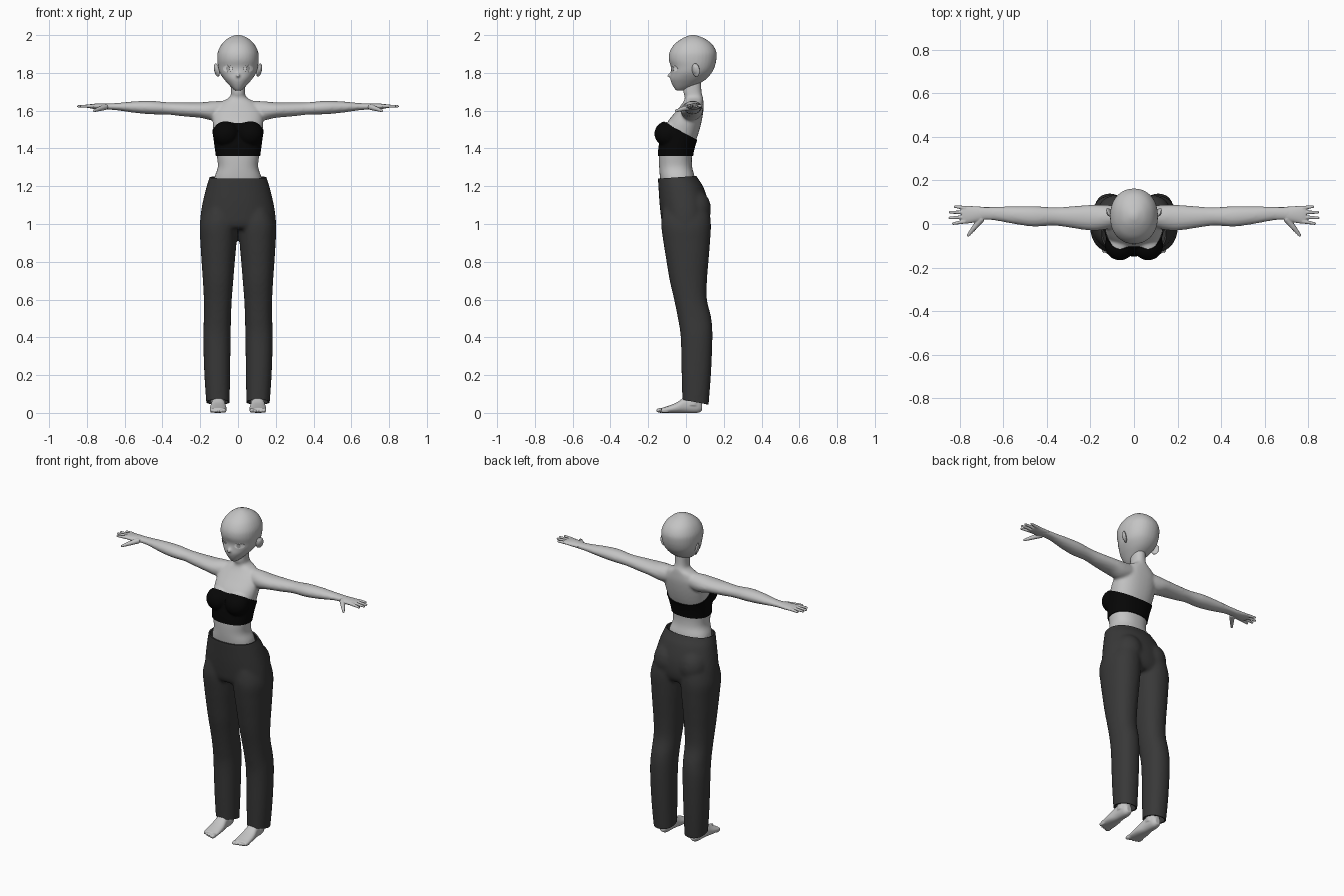
import bpy, bmesh, math
from mathutils import Vector, Matrix
from mathutils.bvhtree import BVHTree

cube = bpy.data.objects.get("Cube")
if cube:
    bpy.data.objects.remove(cube, do_unlink=True)


def material(name, value):
    m = bpy.data.materials.new(name)
    m.use_nodes = True
    color = (value, value, value, 1)
    m.diffuse_color = color
    m.node_tree.nodes["Principled BSDF"].inputs["Base Color"].default_value = color
    return m


SKIN = material("skin grey", 0.55)
CLOTH = material("trouser charcoal", 0.04)
BLACK = material("band black", 0.002)
WHITE = material("eye white", 0.9)
IRIS = material("iris grey", 0.4)


def spline(keys, steps=5):
    """Catmull-Rom through rows of numbers."""
    rows = []
    for i in range(len(keys) - 1):
        p0, p1, p2, p3 = (keys[min(max(i + k, 0), len(keys) - 1)] for k in (-1, 0, 1, 2))
        for j in range(steps):
            t = j / steps
            rows.append([b + 0.5 * t * (c - a + t * (2 * a - 5 * b + 4 * c - d + t * (3 * (b - c) + d - a)))
                         for a, b, c, d in zip(p0, p1, p2, p3)])
    return rows + [list(keys[-1])]


def loft(bm, keys, place, power=2.0, n=36):
    """Closed tube; each key is (position, a_min, a_max, b_min, b_max)."""
    rings = []
    for t, a0, a1, b0, b1 in spline(keys):
        ring = []
        for k in range(n):
            c, s = math.cos(math.tau * k / n), math.sin(math.tau * k / n)
            c = math.copysign(abs(c) ** (2 / power), c)
            s = math.copysign(abs(s) ** (2 / power), s)
            ring.append(bm.verts.new(place(t, (a0 + a1 + (a1 - a0) * c) / 2, (b0 + b1 + (b1 - b0) * s) / 2)))
        rings.append(ring)
    for r, q in zip(rings, rings[1:]):
        for k in range(n):
            bm.faces.new((r[k], r[(k + 1) % n], q[(k + 1) % n], q[k]))
    bm.faces.new(rings[0][::-1])
    bm.faces.new(rings[-1])


def upright(s=1):
    return lambda t, a, b: (s * a, b, t)


def sideways(s):
    return lambda t, a, b: (s * t, a, b)


def forward(s):
    return lambda t, a, b: (s * a, t, b)


def ball(bm, center, radii):
    m = Matrix.Translation(center) @ Matrix.Diagonal((*radii, 1))
    bmesh.ops.create_uvsphere(bm, u_segments=20, v_segments=12, radius=1, matrix=m)


def finger(bm, p, q, r0, r1):
    p, q = Vector(p), Vector(q)
    turn = (q - p).to_track_quat('Z', 'Y').to_matrix().to_4x4()
    m = Matrix.Translation((p + q) / 2) @ turn
    bmesh.ops.create_cone(bm, cap_ends=True, segments=14, radius1=r0, radius2=r1, depth=(q - p).length, matrix=m)
    ball(bm, q, (r1, r1, r1))


def build(name, bm, mat, voxel=0, relax=0, shell=0, offset=-1):
    """Turn a bmesh into an object, fusing, relaxing or thickening it."""
    bmesh.ops.recalc_face_normals(bm, faces=bm.faces)
    mesh = bpy.data.meshes.new(name)
    bm.to_mesh(mesh)
    bm.free()
    obj = bpy.data.objects.new(name, mesh)
    bpy.context.collection.objects.link(obj)
    if voxel:
        mod = obj.modifiers.new("fuse", 'REMESH')
        mod.mode, mod.voxel_size = 'VOXEL', voxel
    if relax:
        mod = obj.modifiers.new("relax", 'SMOOTH')
        mod.iterations = relax
    if shell:
        mod = obj.modifiers.new("thickness", 'SOLIDIFY')
        mod.thickness, mod.offset = shell, offset
    deps = bpy.context.evaluated_depsgraph_get()
    baked = bpy.data.meshes.new_from_object(obj.evaluated_get(deps))
    obj.modifiers.clear()
    obj.data = baked
    baked.materials.clear()
    baked.materials.append(mat)
    baked.shade_smooth()
    baked.set_sharp_from_angle(angle=math.radians(50))
    return obj


def trimmed(obj, planes):
    """Copy of an object's mesh, cut away beyond each plane."""
    bm = bmesh.new()
    bm.from_mesh(obj.data)
    for co, no in planes:
        bmesh.ops.bisect_plane(bm, geom=bm.verts[:] + bm.edges[:] + bm.faces[:],
                               plane_co=co, plane_no=no, clear_outer=True)
    return bm


# Torso, neck and arms
bm = bmesh.new()
torso = [(1.2, .13, -.13, .05), (1.25, .124, -.138, .046), (1.3, .107, -.142, .033), (1.36, .112, -.143, .032),
         (1.42, .12, -.138, .045), (1.48, .128, -.122, .066), (1.54, .134, -.098, .082), (1.6, .128, -.05, .092),
         (1.645, .09, -.015, .092), (1.67, .046, -.006, .09), (1.7, .037, -.014, .082), (1.77, .037, -.01, .08)]
loft(bm, [(z, -r, r, f, b) for z, r, f, b in torso], upright(), 2.3)
arm = [(.05, 0, .08, 1.56, 1.652), (.13, -.025, .088, 1.548, 1.65), (.2, -.03, .088, 1.562, 1.644),
       (.3, -.016, .08, 1.571, 1.643), (.37, -.007, .077, 1.579, 1.644), (.46, -.012, .082, 1.581, 1.652),
       (.55, 0, .081, 1.589, 1.649), (.65, .017, .08, 1.603, 1.64), (.73, .014, .08, 1.606, 1.638)]
for s in (-1, 1):
    loft(bm, arm, sideways(s))
    ball(bm, (s * .065, -.098, 1.478), (.064, .064, .062))
body = build("body", bm, SKIN, .008, 5)

# Chest band, lifted off the body
bm = trimmed(body, [((0, -.12, 1.54), (0, .53, 1)), ((0, 0, 1.36), (0, 0, -1))])
build("chest_band", bm, BLACK, shell=.006, offset=1)

# Trousers
bm = bmesh.new()
hips = [(1.3, .135, -.146, .03), (1.24, .153, -.148, .064), (1.2, .166, -.146, .09), (1.12, .186, -.141, .118),
        (1.05, .198, -.134, .126), (1.0, .2, -.126, .118), (.975, .185, -.11, .1)]
loft(bm, [(z, -r, r, f, b) for z, r, f, b in hips], upright(), 2.2)
leg = [(1.1, .005, .17, -.12, .12), (1.0, .002, .201, -.131, .132), (.9, .008, .199, -.119, .127),
       (.8, .017, .193, -.103, .119), (.7, .025, .186, -.086, .111), (.6, .033, .181, -.063, .111),
       (.5, .037, .181, -.043, .134), (.4, .039, .184, -.028, .14), (.2, .042, .178, -.023, .132),
       (0, .045, .164, -.017, .116)]
for s in (-1, 1):
    loft(bm, leg, upright(s), 2.2)
    ball(bm, (s * .085, .05, 1.08), (.085, .083, .1))
trousers = build("trousers", bm, CLOTH, .01, 5)
bm = trimmed(trousers, [((0, -.15, 1.24), (0, -.07, 1)), ((0, -.02, .07), (0, -.185, -1))])
bpy.data.objects.remove(trousers, do_unlink=True)
build("trousers", bm, CLOTH, shell=.008)

# Hands and feet
palm = [(.69, .016, .079, 1.608, 1.637), (.73, .008, .081, 1.606, 1.638), (.77, .002, .084, 1.61, 1.636),
        (.79, .006, .082, 1.614, 1.633)]
fingers = [(.012, .002, .83), (.032, .028, .846), (.053, .054, .844), (.073, .08, .822)]
foot = [(.085, .088, .122, .012, .05), (.06, .074, .136, 0, .09), (0, .07, .14, 0, .086), (-.05, .062, .148, 0, .055),
        (-.1, .06, .15, 0, .035), (-.13, .063, .147, .001, .026)]
for s, side in ((1, "left"), (-1, "right")):
    bm = bmesh.new()
    loft(bm, palm, sideways(s))
    for base, tip, reach in fingers:
        finger(bm, (s * .775, base, 1.624), (s * reach, tip, 1.623), .01, .0065)
    finger(bm, (s * .7, .025, 1.62), (s * .735, -.018, 1.609), .016, .012)
    finger(bm, (s * .735, -.018, 1.609), (s * .762, -.052, 1.599), .012, .007)
    build(side + "_hand", bm, SKIN, .003, 3)

    bm = bmesh.new()
    loft(bm, foot, forward(s), 2.3)
    finger(bm, (s * .105, .035, .04), (s * .105, .045, .13), .04, .036)
    for i in range(5):
        size = .013 if i == 0 else .01 - .0006 * i
        ball(bm, (s * (.074 + .0165 * i), -.134 + .006 * i, size), (size, .024, size))
    build(side + "_foot", bm, SKIN, .004, 3)

# Head with nose
bm = bmesh.new()
skull = [(1.706, .014, -.052, -.015), (1.722, .034, -.064, .03), (1.745, .056, -.076, .075), (1.77, .077, -.083, .11),
         (1.8, .096, -.081, .136), (1.83, .105, -.08, .151), (1.87, .11, -.091, .161), (1.91, .107, -.087, .161),
         (1.95, .088, -.063, .14), (1.98, .058, -.024, .102), (1.996, .026, .01, .064), (2.001, .008, .03, .045)]
loft(bm, [(z, -r, r, f, b) for z, r, f, b in skull], upright(), 2.15)
finger(bm, (0, -.07, 1.805), (0, -.093, 1.784), .008, .008)
head = build("head", bm, SKIN, .006, 4)
surface = BVHTree.FromPolygons([v.co for v in head.data.vertices], [p.vertices for p in head.data.polygons])


def face_plate(name, x, z, rx, rz, lift, mat):
    """Thin oval that follows the face."""
    bm = bmesh.new()
    bmesh.ops.create_circle(bm, cap_ends=True, segments=24, radius=1)
    bmesh.ops.poke(bm, faces=bm.faces)
    bmesh.ops.subdivide_edges(bm, edges=bm.edges, cuts=2, use_grid_fill=True)
    for v in bm.verts:
        px, pz = x + v.co.x * rx, z + v.co.y * rz
        hit = surface.ray_cast(Vector((px, -1, pz)), Vector((0, 1, 0)))[0]
        v.co = (px, hit.y - lift, pz)
    build(name, bm, mat, shell=.002)


# Eyes and ears
for s, side in ((1, "left"), (-1, "right")):
    face_plate(side + "_eye", s * .055, 1.823, .025, .017, .003, WHITE)
    face_plate(side + "_iris", s * .053, 1.823, .01, .013, .005, IRIS)
    bm = bmesh.new()
    ball(bm, (0, 0, 0), (.009, .024, .037))
    ball(bm, (s * .007, -.001, .004), (.006, .014, .022))
    turn = Matrix.Rotation(s * math.radians(-32), 4, 'Z') @ Matrix.Rotation(s * math.radians(12), 4, 'Y')
    bm.transform(Matrix.Translation((s * .112, .052, 1.815)) @ turn)
    build(side + "_ear", bm, SKIN, .003, 2)
